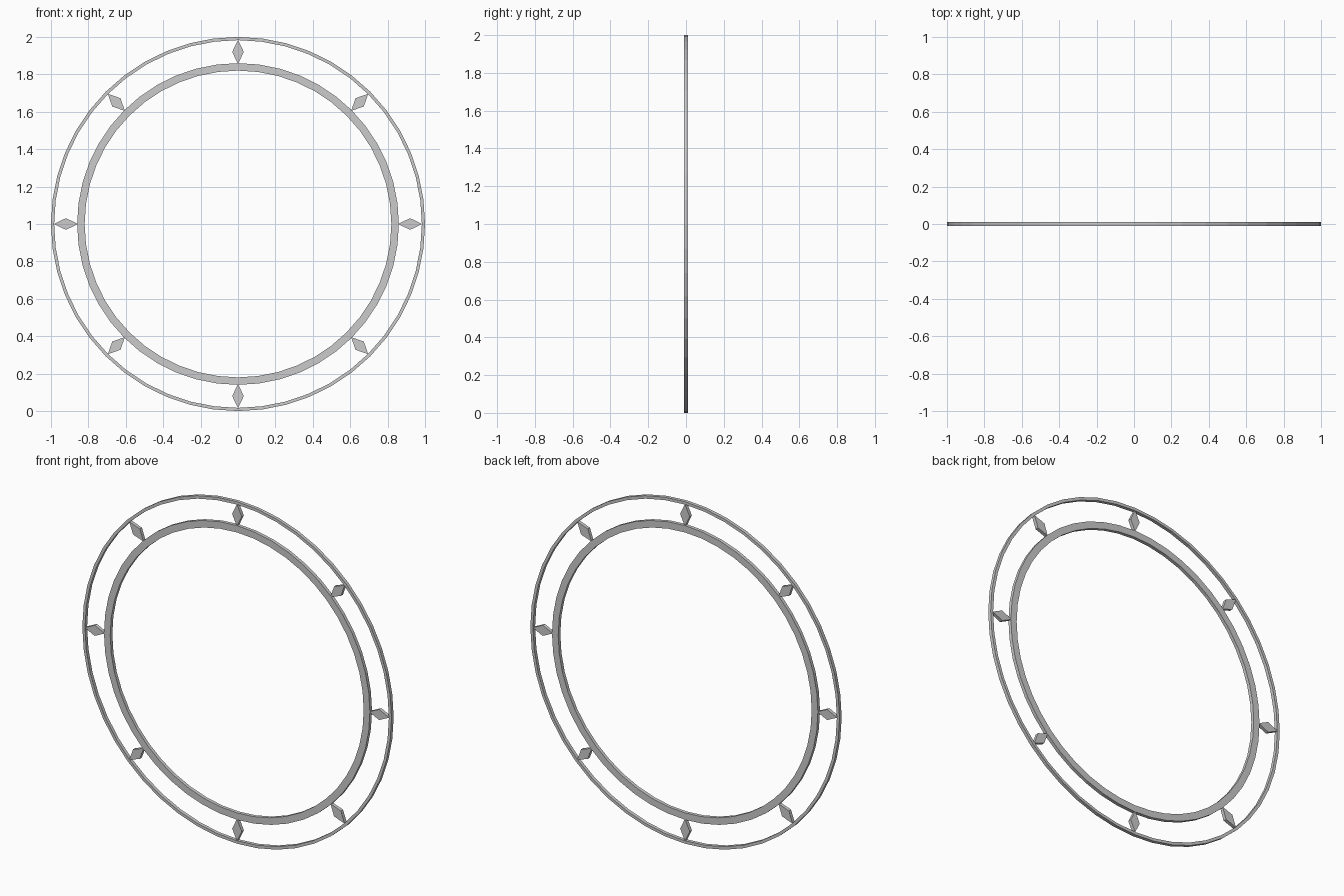
import bpy, bmesh, math

if "Cube" in bpy.data.objects:
    bpy.data.objects.remove(bpy.data.objects["Cube"])

CENTRE_Z = 1.0
HALF_DEPTH = 0.01
SEGMENTS = 48


def finish(name, bm):
    bmesh.ops.recalc_face_normals(bm, faces=bm.faces)
    mesh = bpy.data.meshes.new(name)
    bm.to_mesh(mesh)
    bm.free()
    obj = bpy.data.objects.new(name, mesh)
    obj.location.z = CENTRE_Z
    bpy.context.collection.objects.link(obj)
    return obj


def ring(name, outer, inner):
    """Flat band with a rectangular section, spun around the y axis."""
    bm = bmesh.new()
    section = [(outer, -HALF_DEPTH), (outer, HALF_DEPTH),
               (inner, HALF_DEPTH), (inner, -HALF_DEPTH)]
    loops = []
    for i in range(SEGMENTS):
        a = math.tau * i / SEGMENTS
        loops.append([bm.verts.new((r * math.cos(a), y, r * math.sin(a)))
                      for r, y in section])
    for i in range(SEGMENTS):
        a, b = loops[i], loops[(i + 1) % SEGMENTS]
        for j in range(4):
            k = (j + 1) % 4
            bm.faces.new((a[j], a[k], b[k], b[j]))
    return finish(name, bm)


def diamond(name, angle):
    """Extruded rhombus bridging the two rings."""
    bm = bmesh.new()
    outline = [(0.855, 0), (0.92, -0.031), (0.985, 0), (0.92, 0.031)]
    face = bm.faces.new([bm.verts.new((x, -HALF_DEPTH, z)) for x, z in outline])
    new = bmesh.ops.extrude_face_region(bm, geom=[face])["geom"]
    bmesh.ops.translate(bm, vec=(0, 2 * HALF_DEPTH, 0),
                        verts=[v for v in new if isinstance(v, bmesh.types.BMVert)])
    obj = finish(name, bm)
    obj.rotation_euler.y = angle
    return obj


# Thin outer rim and wider inner band
ring("outer_ring", 1.0, 0.983)
ring("inner_ring", 0.86, 0.82)

# Eight diamond spacers
for i in range(8):
    diamond(f"diamond_spacer_{i + 1}", math.tau * i / 8)
